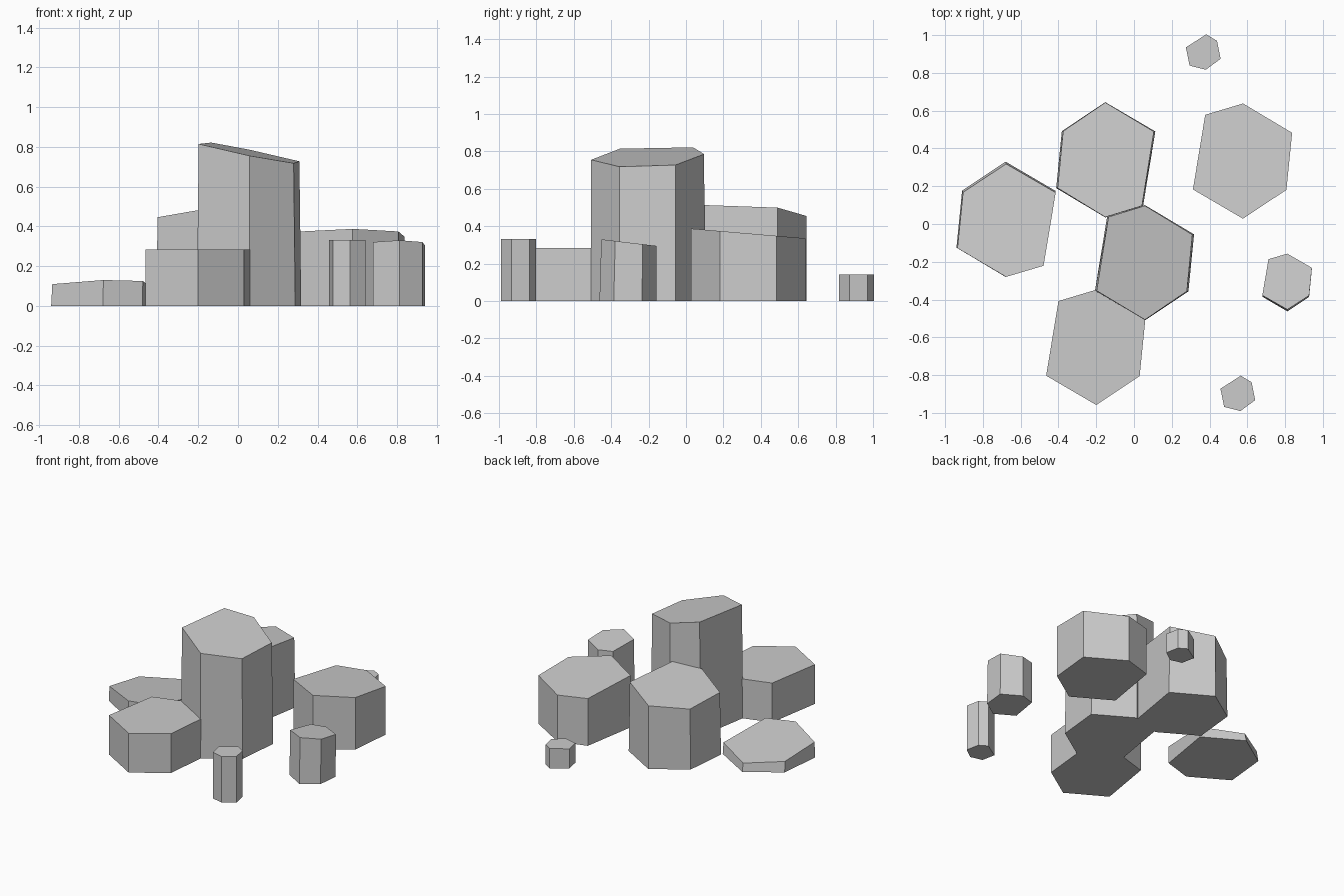
import bpy, bmesh
from math import sin, cos, radians

if "Cube" in bpy.data.objects:
    bpy.data.objects.remove(bpy.data.objects["Cube"])

# shared irregular hexagon outline
HEX = [(-.23, .152), (0, .305), (.265, .15), (.2, -.245), (0, -.305), (-.26, -.15)]

# name, centre, size, turn, height at centre, top slope (x, y), top squash (x, y), top shift (x, y)
COLUMNS = [
    ("low_left_column",    (-.68, .025),  1.00, 0,   .094, (.01, -.117),  (.99, .98), (.003, -.006)),
    ("back_column",        (-.152, .34),  1.00, 0,   .472, (.134, -.057), (.97, .995), (0, 0)),
    ("tall_column",        (.058, -.205), 1.00, 180, .770, (-.195, .05),  (.965, .99), (0, 0)),
    ("right_column",       (.577, .333),  1.00, 180, .361, (0, -.085),    (1, 1),     (0, 0)),
    ("front_column",       (-.2, -.653),  1.00, 180, .283, (0, 0),        (1, 1),     (0, 0)),
    ("small_right_column", (.812, -.31),  0.50, 180, .312, (0, -.115),    (1, .97),   (0, .005)),
    ("small_back_column",  (.367, .904),  0.32, 132, .142, (0, 0),        (1, 1),     (0, 0)),
    ("small_front_column", (.55, -.903),  0.32, 132, .332, (0, 0),        (1, 1),     (0, 0)),
]


def column(name, centre, size, turn, height, slope, squash, shift):
    """Hexagonal prism with a tilted flat top."""
    c, s = cos(radians(turn)) * size, sin(radians(turn)) * size
    ring = [(c * x - s * y, s * x + c * y) for x, y in HEX]
    bm = bmesh.new()
    low = [bm.verts.new((centre[0] + x, centre[1] + y, 0)) for x, y in ring]
    top = [bm.verts.new((centre[0] + x * squash[0] + shift[0],
                         centre[1] + y * squash[1] + shift[1],
                         height + x * slope[0] + y * slope[1])) for x, y in ring]
    bm.faces.new(low)
    bm.faces.new(top)
    for i in range(6):
        j = (i + 1) % 6
        bm.faces.new((low[i], low[j], top[j], top[i]))
    bmesh.ops.recalc_face_normals(bm, faces=bm.faces)
    mesh = bpy.data.meshes.new(name)
    bm.to_mesh(mesh)
    bm.free()
    bpy.context.collection.objects.link(bpy.data.objects.new(name, mesh))


# stone columns
for spec in COLUMNS:
    column(*spec)
